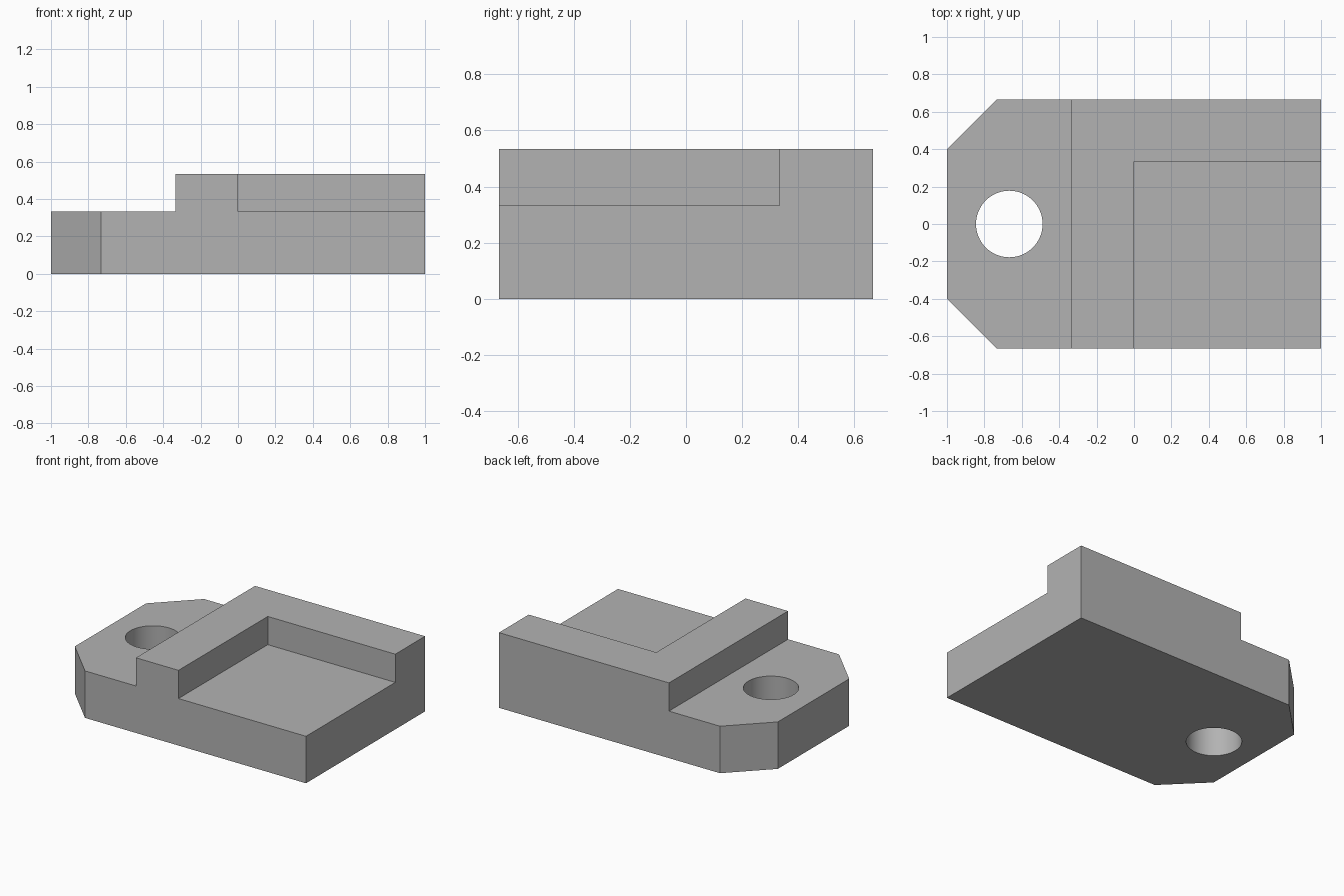
import bpy
import bmesh
import math

if "Cube" in bpy.data.objects:
    bpy.data.objects.remove(bpy.data.objects["Cube"], do_unlink=True)

# Main dimensions
HALF_X, HALF_Y = 1.0, 2 / 3
TOP, LEDGE = 0.533, 0.333
STEP_X = -1 / 3
CHAMFER = 0.267
HOLE_X, HOLE_R = -2 / 3, 0.178
OVER = 0.2

grey = bpy.data.materials.new("plain grey")
grey.use_nodes = True
colour = (0.45, 0.45, 0.45, 1)
grey.diffuse_color = colour
grey.node_tree.nodes["Principled BSDF"].inputs["Base Color"].default_value = colour


def prism(name, outline, low, high):
    """Extrude a counter-clockwise plan outline from low to high."""
    bm = bmesh.new()
    base = bm.faces.new([bm.verts.new((x, y, low)) for x, y in outline])
    moved = bmesh.ops.extrude_face_region(bm, geom=[base])["geom"]
    verts = [v for v in moved if isinstance(v, bmesh.types.BMVert)]
    bmesh.ops.translate(bm, verts=verts, vec=(0, 0, high - low))
    bmesh.ops.recalc_face_normals(bm, faces=bm.faces)
    mesh = bpy.data.meshes.new(name)
    bm.to_mesh(mesh)
    bm.free()
    mesh.materials.append(grey)
    obj = bpy.data.objects.new(name, mesh)
    bpy.context.collection.objects.link(obj)
    return obj


def rectangle(x0, x1, y0, y1):
    return [(x0, y0), (x1, y0), (x1, y1), (x0, y1)]


def circle(cx, radius, count):
    angles = [2 * math.pi * i / count for i in range(count)]
    return [(cx + radius * math.cos(a), radius * math.sin(a)) for a in angles]


# Solid block with two chamfered corners at the lug end
block = prism("stepped_bracket", [
    (HALF_X, -HALF_Y), (HALF_X, HALF_Y),
    (CHAMFER - HALF_X, HALF_Y), (-HALF_X, HALF_Y - CHAMFER),
    (-HALF_X, CHAMFER - HALF_Y), (CHAMFER - HALF_X, -HALF_Y)], 0, TOP)

# Lowered lug, open corner pocket and bolt hole
cutters = [
    prism("lug_step_cutter",
          rectangle(-HALF_X - OVER, STEP_X, -HALF_Y - OVER, HALF_Y + OVER),
          LEDGE, TOP + OVER),
    prism("pocket_cutter",
          rectangle(0, HALF_X + OVER, -HALF_Y - OVER, 1 / 3),
          LEDGE, TOP + OVER),
    prism("bolt_hole_cutter", circle(HOLE_X, HOLE_R, 64), -OVER, TOP + OVER),
]

bpy.context.view_layer.objects.active = block
for cutter in cutters:
    cutter.hide_render = True
    cut = block.modifiers.new(cutter.name, "BOOLEAN")
    cut.operation = "DIFFERENCE"
    cut.solver = "EXACT"
    cut.object = cutter
    bpy.ops.object.modifier_apply(modifier=cut.name)
    bpy.data.objects.remove(cutter, do_unlink=True)

# Smooth the hole wall, keep the block edges crisp
bpy.ops.object.select_all(action="DESELECT")
block.select_set(True)
bpy.ops.object.shade_smooth_by_angle(angle=math.radians(30))
